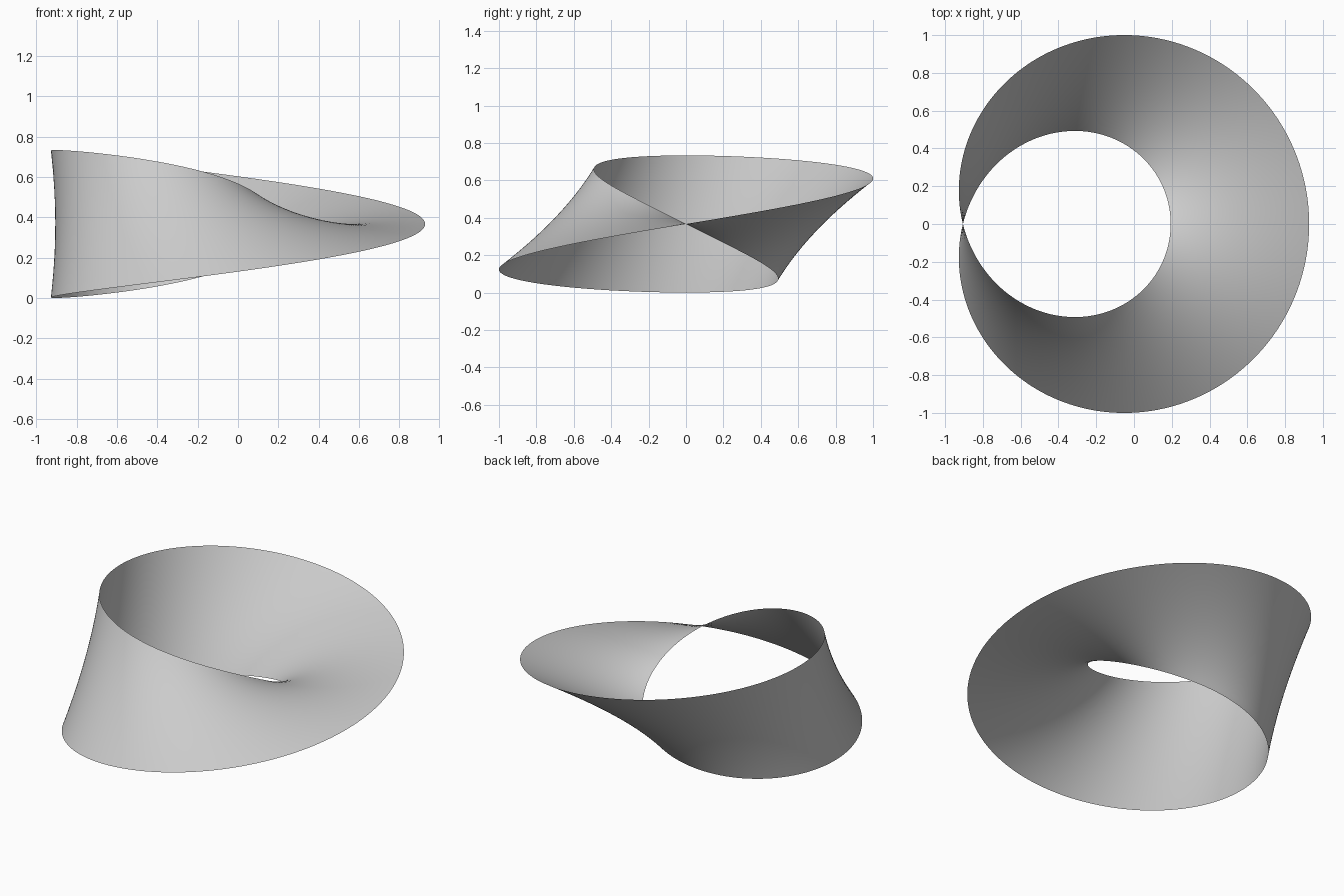
import bpy
import bmesh
from math import pi, sin, cos

cube = bpy.data.objects.get("Cube")
if cube:
    bpy.data.objects.remove(cube, do_unlink=True)

HALF_WIDTH = 0.3666          # half the width of the band
RADIUS = 2 * HALF_WIDTH      # radius of the band's centre line
SHIFT_X = -0.1725            # centres the outline on x = 0

# Single plain grey
grey = bpy.data.materials.new("plain_grey")
grey.use_nodes = True
colour = (0.6, 0.6, 0.6, 1.0)
grey.diffuse_color = colour
grey.node_tree.nodes["Principled BSDF"].inputs["Base Color"].default_value = colour


def twist(co):
    """Wrap a flat strip once round the z axis with a half turn."""
    angle = co.x * pi
    across = co.y * HALF_WIDTH
    reach = RADIUS + across * cos(angle / 2)
    return (reach * cos(angle) + SHIFT_X,
            reach * sin(angle),
            across * sin(angle / 2) + HALF_WIDTH)


# Twisted band: flat strip bent into a one-sided loop, its ends meeting at -x
bm = bmesh.new()
bmesh.ops.create_grid(bm, x_segments=256, y_segments=24, size=1)
for vert in bm.verts:
    vert.co = twist(vert.co)
bmesh.ops.reverse_faces(bm, faces=bm.faces[:])
for face in bm.faces:
    face.smooth = True

mesh = bpy.data.meshes.new("twisted_band")
bm.to_mesh(mesh)
bm.free()
mesh.materials.append(grey)
band = bpy.data.objects.new("twisted_band", mesh)
bpy.context.collection.objects.link(band)
